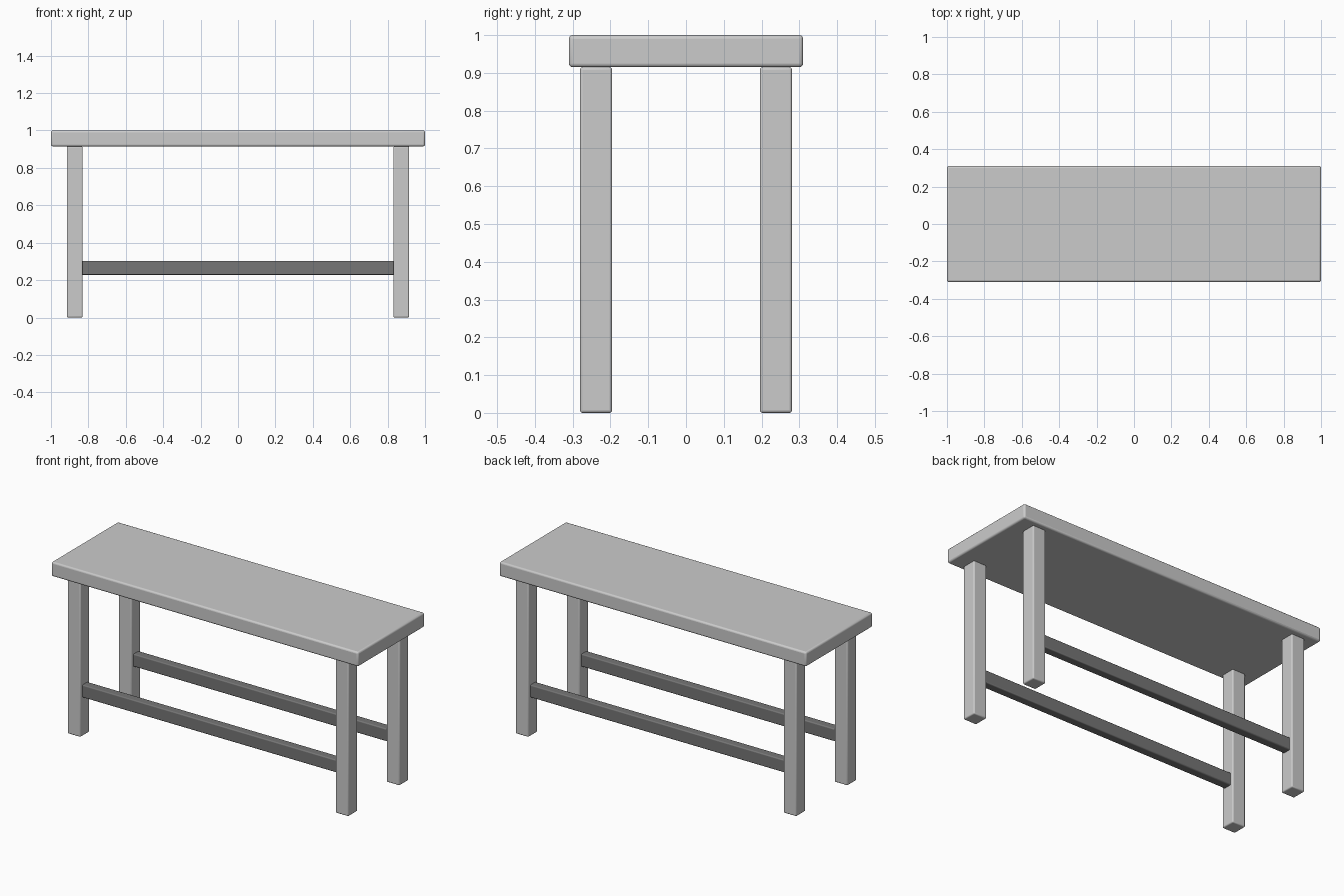
import bpy

if "Cube" in bpy.data.objects:
    bpy.data.objects.remove(bpy.data.objects["Cube"])

dark = bpy.data.materials.new("dark_grey")
dark.diffuse_color = (0.18, 0.18, 0.18, 1)
dark.use_nodes = True
dark.node_tree.nodes["Principled BSDF"].inputs["Base Color"].default_value = dark.diffuse_color


def box(name, lo, hi, bevel, mat=None):
    """Axis-aligned box between two corners with softly rounded edges."""
    centre = [(a + b) / 2 for a, b in zip(lo, hi)]
    bpy.ops.mesh.primitive_cube_add(size=1, location=centre)
    ob = bpy.context.object
    ob.name = name
    ob.scale = [b - a for a, b in zip(lo, hi)]
    bpy.ops.object.transform_apply(location=False, rotation=False, scale=True)
    mod = ob.modifiers.new("rounded_edges", 'BEVEL')
    mod.width = bevel
    mod.segments = 3
    if mat:
        ob.data.materials.append(mat)
    bpy.ops.object.shade_smooth_by_angle()
    return ob


# Bench top
box("top_slab", (-1, -0.31, 0.915), (1, 0.31, 1), 0.01)

# Four square legs
LEG, LX, LY = 0.085, 0.873, 0.238
h = LEG / 2
for yname, sy in (("front", -1), ("back", 1)):
    for xname, sx in (("left", -1), ("right", 1)):
        x, y = sx * LX, sy * LY
        box(f"{yname}_{xname}_leg", (x - h, y - h, 0), (x + h, y + h, 0.915), 0.007)

    # Long stretcher between the legs of each side
    y = sy * LY
    box(f"{yname}_stretcher", (-LX + h - 0.005, y - 0.025, 0.228),
        (LX - h + 0.005, y + 0.025, 0.302), 0.006, dark)
